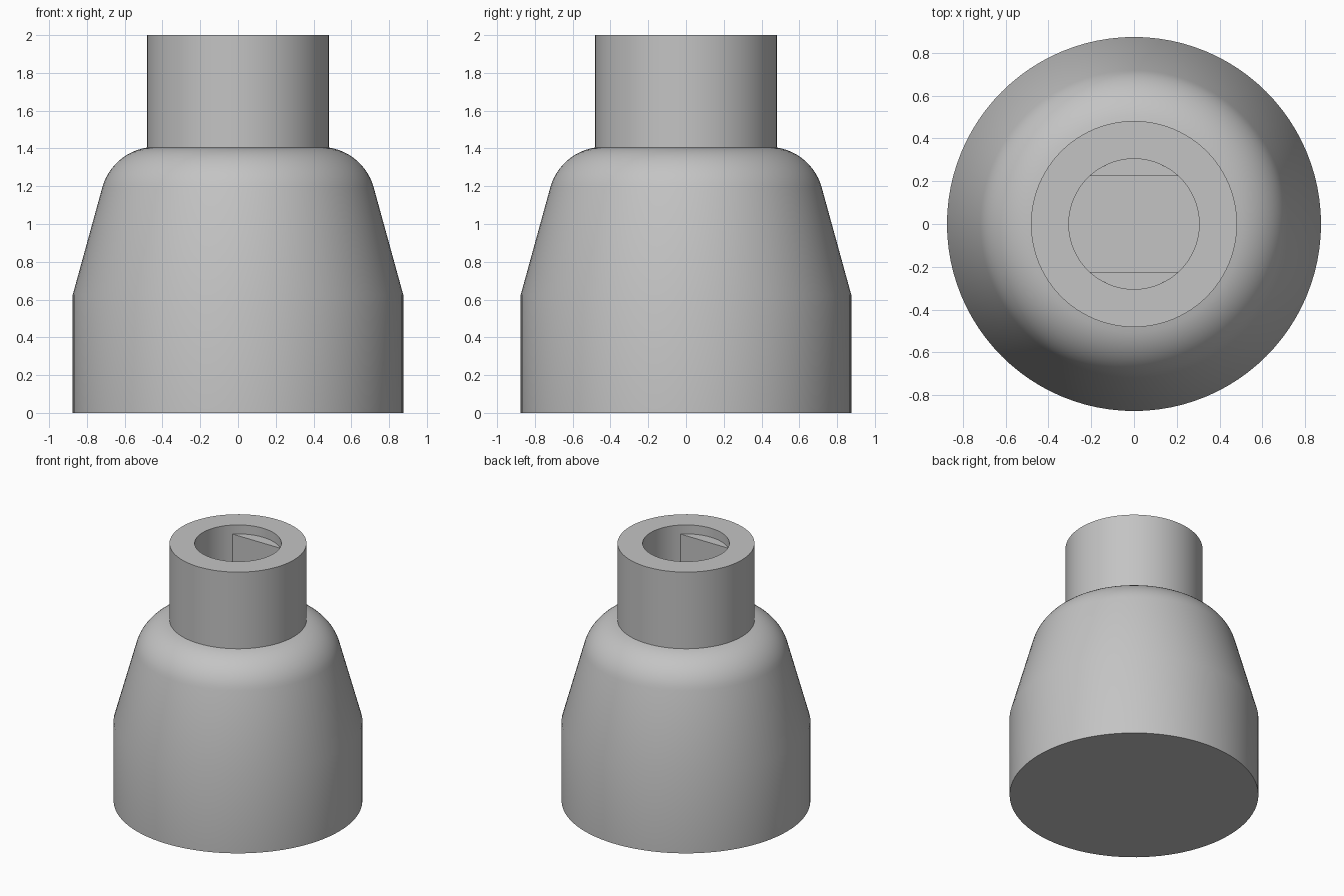
import bpy, bmesh
from math import sin, cos, pi, radians, asin

if "Cube" in bpy.data.objects:
    bpy.data.objects.remove(bpy.data.objects["Cube"])

SEGMENTS = 96
BORE, FLAT_Y = 0.305, 0.225
FLOOR_Z, FLAT_TOP_Z = 1.0, 1.93

grey = bpy.data.materials.new("plain_grey")
grey.use_nodes = True
colour = (0.55, 0.55, 0.55, 1)
grey.diffuse_color = colour
grey.node_tree.nodes["Principled BSDF"].inputs["Base Color"].default_value = colour


def finish(name, bm):
    bmesh.ops.recalc_face_normals(bm, faces=bm.faces)
    mesh = bpy.data.meshes.new(name)
    bm.to_mesh(mesh)
    bm.free()
    mesh.materials.append(grey)
    obj = bpy.data.objects.new(name, mesh)
    bpy.context.collection.objects.link(obj)
    bpy.ops.object.select_all(action='DESELECT')
    obj.select_set(True)
    bpy.context.view_layer.objects.active = obj
    bpy.ops.object.shade_smooth_by_angle(angle=radians(30))


def lathe(name, profile):
    """Revolve (radius, height) points about z and cap both ends."""
    bm = bmesh.new()
    rings = [[bm.verts.new((r * cos(2 * pi * i / SEGMENTS), r * sin(2 * pi * i / SEGMENTS), z))
              for i in range(SEGMENTS)] for r, z in profile]
    for low, high in zip(rings, rings[1:]):
        for i in range(SEGMENTS):
            j = (i + 1) % SEGMENTS
            bm.faces.new((low[i], low[j], high[j], high[i]))
    bm.faces.new(rings[0])
    bm.faces.new(rings[-1])
    finish(name, bm)


# Knob: straight skirt, tapered body, rounded shoulder, neck and blind bore
shoulder = []
for k in range(13):
    a = radians(15 + (81.5 - 15) * k / 12)
    shoulder.append((0.437 + 0.292 * cos(a), 1.116 + 0.292 * sin(a)))
lathe("knob_body", [(0.875, 0), (0.875, 0.625)] + shoulder +
      [(0.482, 1.405), (0.482, 2), (BORE, 2), (BORE, FLOOR_Z)])

# Flats on both sides of the bore, forming a double-D shaft socket
start = asin(FLAT_Y / BORE)
for name, side in (("back_socket_flat", 1), ("front_socket_flat", -1)):
    bm = bmesh.new()
    arc = [start + (pi - 2 * start) * k / 24 for k in range(25)]
    base = bm.faces.new([bm.verts.new((BORE * cos(a), side * BORE * sin(a), FLOOR_Z)) for a in arc])
    top = bmesh.ops.extrude_face_region(bm, geom=[base])["geom"]
    for v in top:
        if isinstance(v, bmesh.types.BMVert):
            v.co.z = FLAT_TOP_Z
    finish(name, bm)
